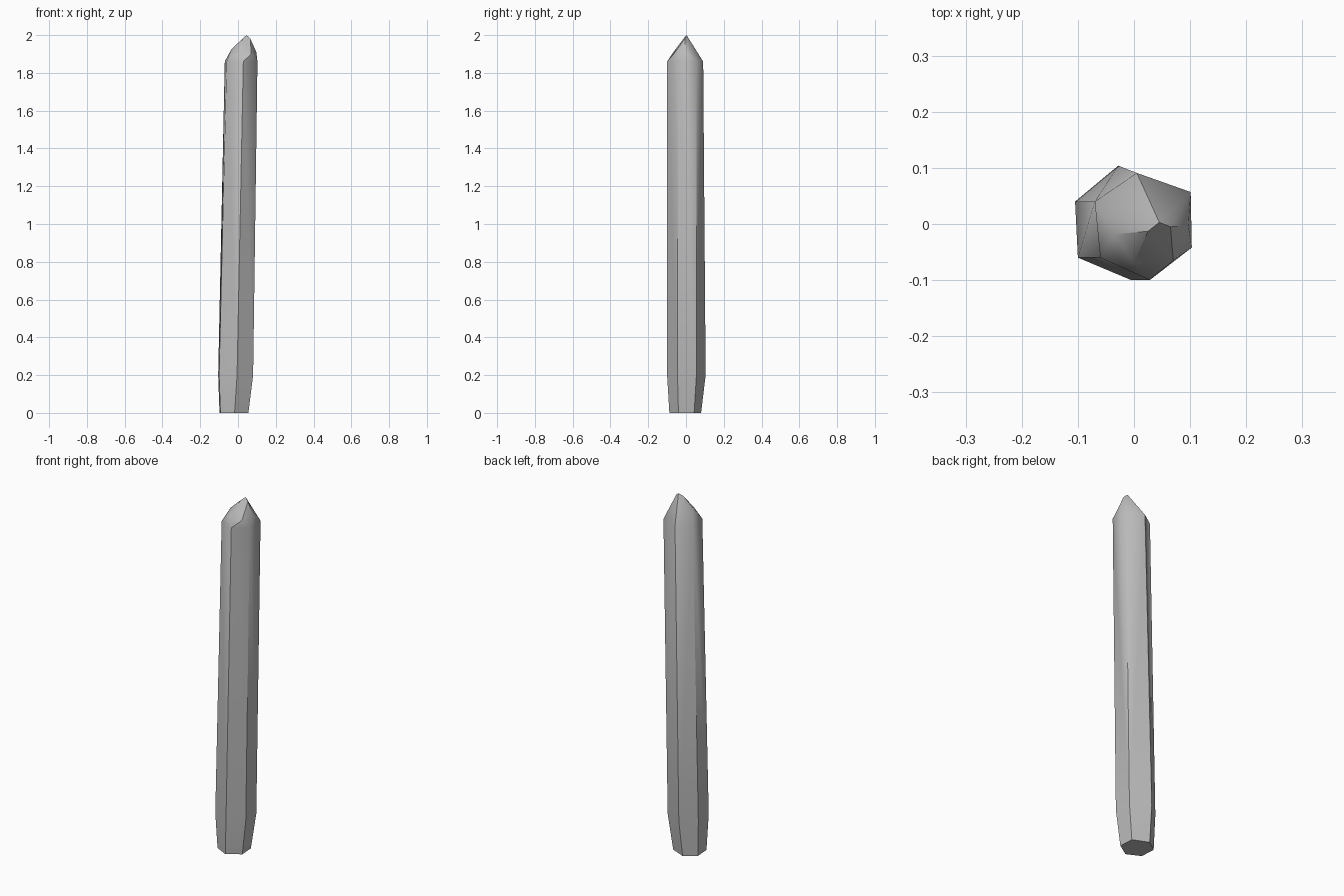
import bpy
import bmesh
import math

cube = bpy.data.objects.get("Cube")
if cube:
    bpy.data.objects.remove(cube, do_unlink=True)

# Plain grey stone
stone = bpy.data.materials.new("grey_stone")
stone.use_nodes = True
colour = (0.5, 0.5, 0.5, 1)
stone.diffuse_color = colour
stone.node_tree.nodes["Principled BSDF"].inputs["Base Color"].default_value = colour

bm = bmesh.new()


def ring(z, points):
    return [bm.verts.new((x, y, z)) for x, y in points]


def face(*verts):
    return bm.faces.new(verts)


# Leaning six-sided shaft, tapered at the foot; rings run from back left, counter-clockwise
foot = ring(0, [(-.098, .035), (-.093, -.05), (-.018, -.088),
                (.055, -.04), (.05, .043), (-.035, .08)])
base = ring(.2, [(-.105, .04), (-.1, -.06), (-.005, -.1),
                 (.08, -.045), (.076, .055), (-.028, .104)])
shoulder = ring(1.86, [(-.07, .04), (-.06, -.06), (.028, -.1),
                       (.103, -.042), (.101, .057), (.005, .091)])
for low, high in ((foot, base), (base, shoulder)):
    for i in range(6):
        j = (i + 1) % 6
        face(low[i], low[j], high[j], high[i])
face(*reversed(foot))

# Chipped point
back_left, front_left, front, front_right, back_right, back = shoulder
peak = bm.verts.new((.045, .003, 2))
peak_right = bm.verts.new((.065, -.005, 1.982))
peak_left = bm.verts.new((.025, -.013, 1.982))
right_notch = bm.verts.new((.097, -.003, 1.91))
chip_right = bm.verts.new((.07, -.065, 1.9))
chip_left = bm.verts.new((0, -.07, 1.905))
ridge = bm.verts.new((-.035, -.018, 1.925))

face(peak, peak_left, chip_left, front, chip_right, peak_right)
face(front, front_right, chip_right)
face(front_left, front, chip_left)
face(front_right, back_right, right_notch)
face(chip_right, front_right, right_notch, peak_right)
face(peak_right, right_notch, back_right, peak)
face(back_right, back, peak)
face(back, back_left, peak)
face(back_left, ridge, peak_left, peak)
face(back_left, front_left, ridge)
face(ridge, front_left, chip_left, peak_left)

bmesh.ops.triangulate(bm, faces=[f for f in bm.faces if len(f.verts) > 3])
bmesh.ops.recalc_face_normals(bm, faces=bm.faces[:])
mesh = bpy.data.meshes.new("stone_pillar")
bm.to_mesh(mesh)
bm.free()
mesh.materials.append(stone)

pillar = bpy.data.objects.new("stone_pillar", mesh)
bpy.context.collection.objects.link(pillar)
bpy.ops.object.select_all(action='DESELECT')
pillar.select_set(True)
bpy.context.view_layer.objects.active = pillar
bpy.ops.object.shade_smooth_by_angle(angle=math.radians(38))
